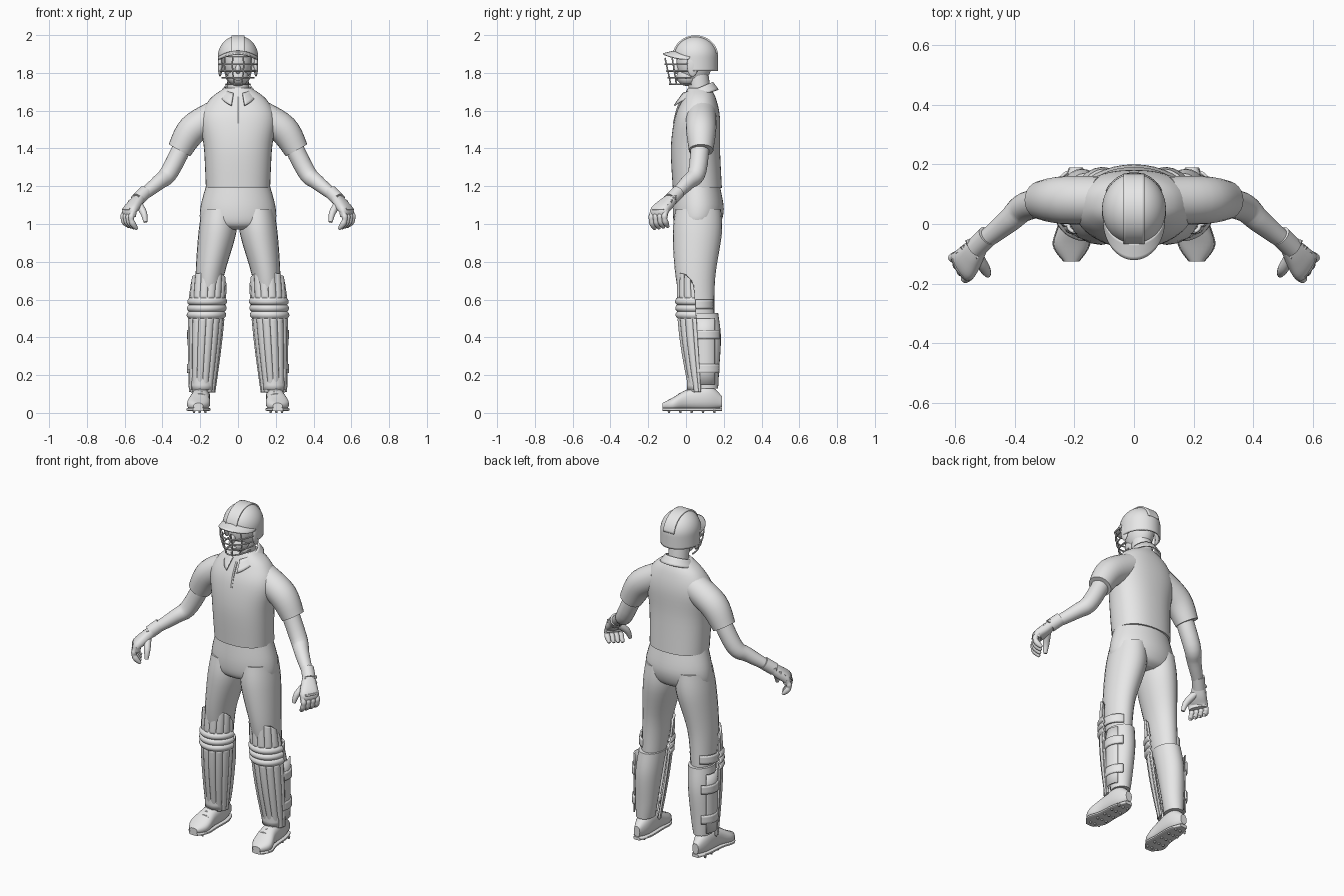
import bpy, bmesh
from math import sin, cos, pi, radians, copysign
from mathutils import Matrix, Vector

if "Cube" in bpy.data.objects:
    bpy.data.objects.remove(bpy.data.objects["Cube"])

grey = bpy.data.materials.new("plain_grey")
grey.use_nodes = True
grey.diffuse_color = (0.8, 0.8, 0.8, 1)
grey.node_tree.nodes["Principled BSDF"].inputs["Base Color"].default_value = grey.diffuse_color
X, Y, Z = Matrix.Identity(3)


def finish(name, bm, mirror, thickness=0):
    """Turn the bmesh into a shaded object, mirrored across x when asked."""
    bmesh.ops.remove_doubles(bm, verts=bm.verts, dist=0.0002)
    bmesh.ops.recalc_face_normals(bm, faces=bm.faces)
    mesh = bpy.data.meshes.new(name)
    bm.to_mesh(mesh)
    bm.free()
    mesh.materials.append(grey)
    part = bpy.data.objects.new(name, mesh)
    bpy.context.collection.objects.link(part)
    if thickness:
        solidify = part.modifiers.new("thickness", "SOLIDIFY")
        solidify.thickness, solidify.offset = thickness, 0
    if mirror:
        part.modifiers.new("mirror", "MIRROR")
    bpy.ops.object.select_all(action="DESELECT")
    part.select_set(True)
    bpy.context.view_layer.objects.active = part
    bpy.ops.object.shade_smooth_by_angle(angle=radians(40))


def smooth_path(rows, steps=5):
    """Catmull-Rom curve through the rows."""
    padded = [rows[0], *rows, rows[-1]]
    path = []
    for before, start, end, after in zip(padded, padded[1:], padded[2:], padded[3:]):
        for step in range(steps):
            t = step / steps
            path.append([q + t / 2 * (r - p + t * (2 * p - 5 * q + 4 * r - s + t * (3 * (q - r) + s - p)))
                         for p, q, r, s in zip(before, start, end, after)])
    return path + [rows[-1]]


def loft(name, rows, mirror=True, axis=None, ref=X, power=2, sides=24):
    """Skin rings given as (x, y, z, half width[, half depth]), square to axis or to the path."""
    bm = bmesh.new()
    path = smooth_path([row if len(row) == 5 else (*row, row[-1]) for row in rows])
    centres = [Vector(row[:3]) for row in path]
    rings = []
    for i, (*_, width, depth) in enumerate(path):
        along = axis or (centres[min(i + 1, len(path) - 1)] - centres[max(i - 1, 0)]).normalized()
        across = (ref - along * ref.dot(along)).normalized()
        other = along.cross(across)
        ring = []
        for k in range(sides):
            angle = 2 * pi * k / sides
            c, s = (copysign(abs(q) ** (2 / power), q) for q in (cos(angle), sin(angle)))
            ring.append(bm.verts.new(centres[i] + across * width * c + other * depth * s))
        rings.append(ring)
    for low, high in zip(rings, rings[1:]):
        for k in range(sides):
            bm.faces.new((low[k - 1], low[k], high[k], high[k - 1]))
    bm.faces.new(rings[0])
    bm.faces.new(rings[-1])
    finish(name, bm, mirror)


def rod(name, points, radius, mirror=True, ref=X):
    loft(name, [(*point, radius) for point in points], mirror, ref=ref, sides=8)


def blob(name, centre, radii, mirror=False):
    bm = bmesh.new()
    place = Matrix.LocRotScale(Vector(centre), None, Vector(radii))
    bmesh.ops.create_uvsphere(bm, u_segments=32, v_segments=16, radius=1, matrix=place)
    finish(name, bm, mirror)


def shell(name, surface, columns, rows, thickness, mirror=False):
    """Thick sheet from surface(u, v), with u in -1..1 and v in 0..1."""
    bm = bmesh.new()
    grid = [[bm.verts.new(surface(2 * i / columns - 1, j / rows)) for i in range(columns + 1)]
            for j in range(rows + 1)]
    for low, high in zip(grid, grid[1:]):
        for i in range(columns):
            bm.faces.new((low[i], low[i + 1], high[i + 1], high[i]))
    finish(name, bm, mirror, thickness)


# Shirt
loft("shirt_body", [(0, .06, 1.19, .17, .13), (0, .05, 1.4, .18, .13), (0, .06, 1.56, .2, .12),
                    (0, .07, 1.66, .15, .09), (0, .07, 1.72, .07, .06)],
     mirror=False, axis=Z, power=2.3, sides=40)
loft("sleeve", [(.11, .08, 1.58, .08), (.24, .08, 1.5, .08), (.31, .08, 1.39, .065)], ref=Y)
rod("placket", [(0, -.06, 1.53), (0, -.04, 1.61), (0, -.01, 1.67)], .01, mirror=False)


def collar(u, v):
    turn = u * radians(160)
    radius = .07 + .03 * v
    front = max(0, -cos(turn))
    return (radius * sin(turn), .07 + radius * cos(turn) - .02 * front * (1 + v),
            1.72 + .03 * cos(turn) - v * (.04 + .03 * front ** 3))


shell("collar", collar, 40, 4, .008)

# Neck and face
loft("neck", [(0, .08, 1.64, .06), (0, .06, 1.82, .055)], mirror=False, axis=Z)
blob("head", (0, .045, 1.86), (.075, .095, .12))
blob("jaw", (0, .01, 1.78), (.055, .06, .05))
blob("nose", (0, -.05, 1.82), (.015, .02, .025))
blob("lips", (0, -.045, 1.77), (.02, .01, .01))

# Helmet
BROW = 1.885
MIDDLE = .05


def dome(u, v):
    turn = u * pi
    rise = pi / 2 * max(0, 1 - v / .7)
    open_face = min(1, max(0, -4 * sin(turn) - .4))
    skirt = max(0, v - .7) / .3 * (1 - open_face) * .075
    return (.103 * cos(rise) * cos(turn), MIDDLE + .115 * cos(rise) * sin(turn),
            BROW + .108 * sin(rise) - skirt)


def ridge(u, v):
    swing = pi * (.05 + .9 * v)
    return (.035 * u, MIDDLE - .116 * cos(swing), BROW + .109 * sin(swing))


def peak(u, v):
    turn = u * pi / 2
    return (.1 * sin(turn), .03 - .02 * v - (.09 + .04 * v) * cos(turn),
            BROW + .03 * cos(turn) ** 2 - .015 * v)


shell("helmet_dome", dome, 64, 24, .008)
shell("helmet_ridge", ridge, 8, 28, .01)
shell("helmet_peak", peak, 32, 5, .008)
blob("ear_guard", (.095, .035, 1.84), (.012, .03, .06), mirror=True)


# Face grill
def grill(level, turn):
    return ((.1 - .004 * level ** 2) * sin(turn), .03 - (.14 - .008 * level) * cos(turn),
            1.845 - .035 * level)


for level in range(4):
    rod("grill_hoop", [grill(level, pi * k / 12) for k in range(-6, 7)], .0045, mirror=False, ref=Z)
for turn in (.3, .8):
    rod("grill_upright", [grill(level, turn) for level in range(-1, 4)], .004)

# Arms and gloves
wrist, knuckles = Vector((.52, -.07, 1.14)), Vector((.573, -.14, 1.07))
row, outward = Vector((-.52, -.85, 0)), Vector((.85, -.52, 0))
loft("arm", [(.25, .08, 1.5, .05), (.36, .06, 1.28, .048), (.42, .01, 1.22, .04), (*wrist, .028)], ref=Y)
loft("glove_cuff", [(.49, -.04, 1.17, .036), (.53, -.08, 1.13, .036)], ref=row)
loft("glove_palm", [(*wrist, .033, .025), (*wrist.lerp(knuckles, .5), .045, .03),
                    (*knuckles, .054, .027), (*(knuckles - Z * .03), .05, .02)], ref=row, power=2.5)
for i, finger in enumerate(("little", "ring", "middle", "index")):
    joints = []
    for k in range(7):
        t = k / 6
        centre = knuckles + row * .027 * (i - 1.5) - Z * t * (.085 + .004 * i)
        centre += outward * (.02 * sin(pi * t) - .02 * t * t)
        joints.append((*centre, .008 if t == 1 else .016 - .002 * (k % 2)))
    loft(finger + "_finger", joints, ref=row, sides=12)
    roll = wrist.lerp(knuckles, .3 * i) + outward * .022
    rod("glove_back_roll", [roll - row * .035, roll + outward * .005, roll + row * .035], .01, ref=Z)
loft("thumb", [(.53, -.1, 1.11, .02), (.5, -.15, 1.06, .018), (.49, -.17, 1.01, .01)], ref=Y)

# Trousers
loft("trouser_seat", [(0, .06, 1.2, .17, .12), (0, .065, 1.08, .2, .135), (0, .06, 1, .19, .12),
                      (0, .06, .97, .1, .08)], mirror=False, axis=Z, sides=36)
loft("trouser_leg", [(.1, .065, 1.08, .09, .12), (.11, .06, .95, .1, .13), (.15, .05, .72, .075, .105),
                     (.165, .07, .5, .06, .08)], axis=Z)
loft("trouser_lower_leg", [(.165, .08, .53, .07, .09), (.175, .1, .4, .07, .085),
                           (.185, .11, .22, .06, .065), (.19, .11, .13, .05, .06)], axis=Z)


# Leg pads: vertical canes with three rolls across the knee
def leg_pad(u, v):
    turn = u * pi / 2
    swell = sin(2 * v)
    roll = (v - .62) / .17
    if 0 < roll < 1:
        bulge = .004 + .012 * abs(sin(3 * pi * roll))
    else:
        bulge = .008 * abs(sin(7 * turn)) ** .6
    back = .08 - .04 * v
    front = .03 - .066 * swell - bulge
    rounded = max(0, v - .79) * (1 - .5 * u ** 4) + min(v, .79)
    return (.19 - .035 * v + (.056 + .028 * swell + bulge) * sin(turn),
            back - (back - front) * cos(turn), .11 + .63 * rounded)


def band(name, x, y, radius, low, high, start, end):
    def wrap(u, v):
        angle = radians(start + (end - start) * (u + 1) / 2)
        return x + radius * cos(angle), y + radius * sin(angle), low + (high - low) * v
    shell(name, wrap, 16, 4, .01, mirror=True)


shell("leg_pad", leg_pad, 70, 90, .012, mirror=True)
band("pad_wing", .18, .1, .078, .15, .5, -60, 40)
band("calf_strap", .18, .1, .086, .39, .44, -60, 60)
band("ankle_strap", .18, .1, .084, .21, .26, -60, 60)
band("knee_strap", .16, .06, .085, .55, .6, -30, 70)
band("instep_flap", .19, .07, .06, .12, .23, -150, -30)

# Shoes
SHOE = ((.195, .19, .06, .02, .03), (.195, .12, .08, .045, .065), (.2, .01, .07, .05, .055),
        (.21, -.07, .046, .06, .035), (.21, -.125, .036, .025, .016))
loft("shoe", SHOE, axis=Y, power=2.4)
loft("sole", [(x, y, .018, width + .003, .009) for x, y, _, width, _ in SHOE], axis=Y, power=4)
for i in range(5):
    y = -.09 + .06 * i
    for side in (-1, 0, 1):
        x = .203 + .03 * side
        loft("stud", [(x, y, .016, .009), (x, y, 0, .005)], axis=Z, sides=8)
for k in range(4):
    y, z = -.035 + .022 * k, .09 + .011 * k
    rod("lace", [(.2 - .03, y, z), (.2, y, z + .01), (.2 + .03, y, z)], .005, ref=Z)
